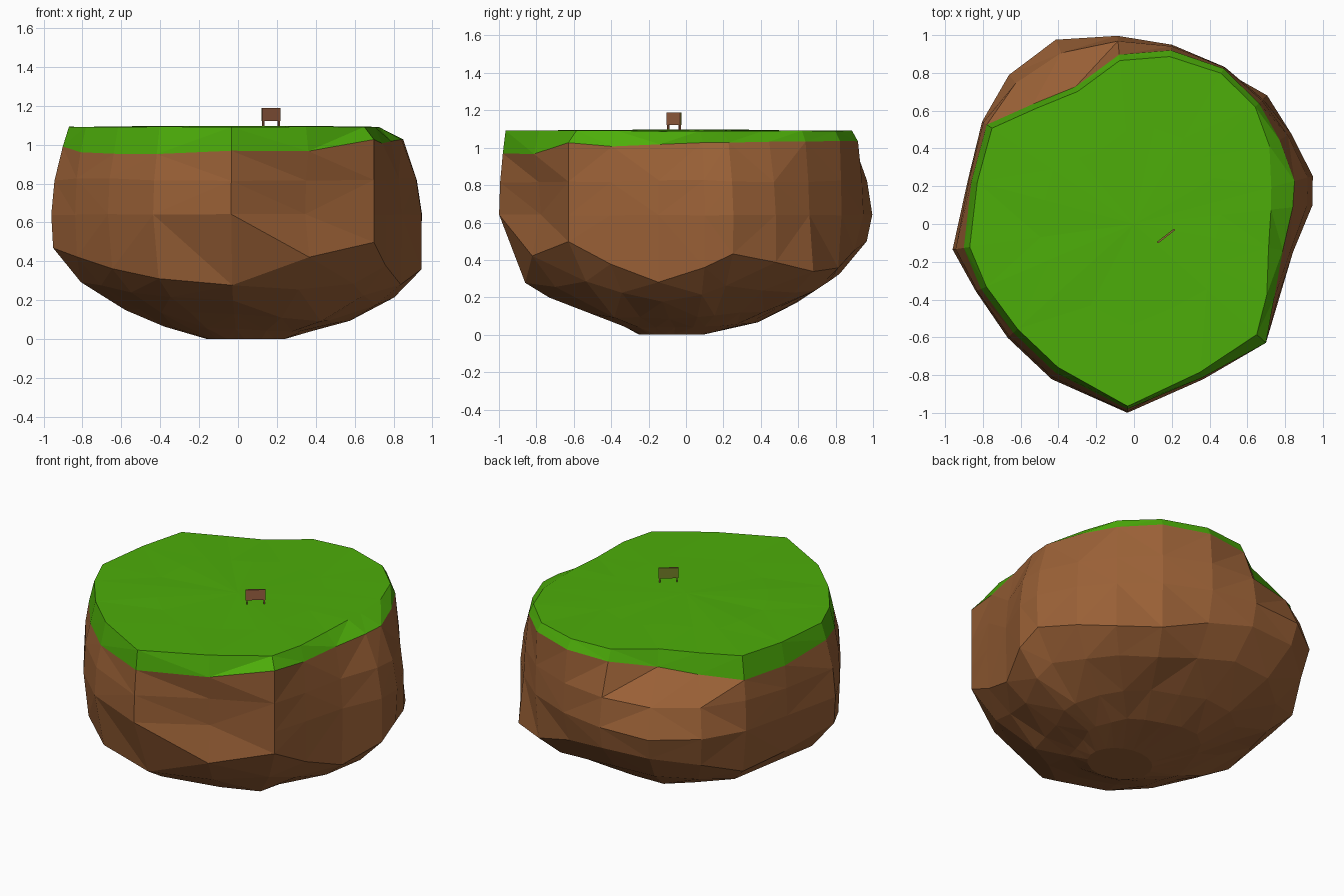
import bpy, bmesh, math, random
from math import sin, cos, radians

if "Cube" in bpy.data.objects:
    bpy.data.objects.remove(bpy.data.objects["Cube"])
random.seed(4)


def material(name, rgb):
    m = bpy.data.materials.new(name)
    m.diffuse_color = (*rgb, 1)
    m.use_nodes = True
    m.node_tree.nodes["Principled BSDF"].inputs["Base Color"].default_value = m.diffuse_color
    return m


earth = material("earth brown", (0.32, 0.117, 0.037))
grass = material("grass green", (0.074, 0.42, 0.003))
wood = material("sign wood", (0.33, 0.12, 0.055))
moss = material("mossy wood", (0.17, 0.21, 0.02))

# Outline directions (degrees) and, for each, radii of the grass edge, belly and lower crease
ANGLES = [-42, -28, -10, 6, 15, 30, 44, 60, 78, 95,
          113, 130, 146, 165, 188, 203, 222, 242, 268, 294]
GRASS_R = [.94, .84, .80, .845, .88, .89, .92, .95, .94, .90,
           .79, .83, .94, .89, .91, .88, .86, .89, .98, .89]
BELLY_R = [.94, .866, .855, .95, .98, .96, .95, .96, .97, 1.0,
           1.06, 1.03, .97, .91, .97, .91, .90, .93, 1.0, .85]
CREASE_R = [.94, .86, .85, .95, .97, .96, .98, .94, .92, .97,
            1.02, .98, .92, .88, .96, .90, .87, .87, .86, .90]
CREASE_Z = [.50, .38, .28, .36, .43, .39, .34, .36, .45, .50,
            .50, .45, .36, .40, .47, .42, .36, .31, .28, .42]


def column(i):
    """Points from the bottom to the top of the rock in one direction."""
    a = radians(ANGLES[i])
    g, b, c, cz = GRASS_R[i], BELLY_R[i], CREASE_R[i], CREASE_Z[i]
    low_z = 0.12 - 0.03 * cos(a) + 0.04 * max(0, sin(a))
    edge_z = (0.995 - 0.04 * cos(a - radians(235))
              - 0.04 * max(0, cos(a - radians(142))) ** 4)
    edge_z = {0: 1.02, 14: 0.995, 17: 0.945}.get(i, edge_z)
    rim = 0.965 - 0.11 * max(0, cos(a - radians(15))) ** 6
    rim = {0: 0.93, 5: 0.93, 6: 0.97, 7: 0.97, 18: 0.985}.get(i, rim)
    rz = [(0.4 * c, low_z * 0.42), (0.61 * c, low_z),
          (0.85 * c, low_z + 0.47 * (cz - low_z)),
          (c, cz), (b, 0.64), (g + 0.72 * (b - g), 0.82), (g, edge_z),
          (g * rim, 1.09), (g * 0.55, 1.094)]
    pts = [(0.04 + 0.2 * cos(a), -0.08 + 0.17 * sin(a), 0)]
    for k, (r, z) in enumerate(rz):
        j = 0.008 if k in (1, 2, 5, 6) else 0.003
        pts.append((r * cos(a), r * sin(a), z + random.uniform(-j, j)))
    return pts


# Rock with a grass cap
bm = bmesh.new()
cols = [[bm.verts.new(p) for p in column(i)] for i in range(len(ANGLES))]
n, rows = len(cols), len(cols[0])
top = bm.verts.new((0, 0, 1.097))
bm.faces.new([c[0] for c in reversed(cols)])
for i in range(n):
    a, b = cols[i], cols[(i + 1) % n]
    for k in range(rows - 1):
        f = bm.faces.new((a[k], b[k], b[k + 1], a[k + 1]))
        f.material_index = 1 if k >= 7 else 0   # above the grass edge
    bm.faces.new((a[-1], b[-1], top)).material_index = 1
bmesh.ops.triangulate(bm, faces=bm.faces[:], quad_method='SHORT_EDGE')
bmesh.ops.recalc_face_normals(bm, faces=bm.faces[:])
me = bpy.data.meshes.new("grassy_rock")
bm.to_mesh(me)
bm.free()
me.materials.append(earth)
me.materials.append(grass)
bpy.context.collection.objects.link(bpy.data.objects.new("grassy_rock", me))

# Signpost, turned to face the front right
TURN = math.atan2(0.07, 0.09)
CX, CY = 0.17, -0.065


def sign_part(name, along, out, z0, z1, width, depth, mat):
    x = CX + along * cos(TURN) + out * sin(TURN)
    y = CY + along * sin(TURN) - out * cos(TURN)
    bpy.ops.mesh.primitive_cube_add(size=1, location=(x, y, (z0 + z1) / 2),
                                    rotation=(0, 0, TURN))
    ob = bpy.context.object
    ob.name = name
    ob.scale = (width, depth, z1 - z0)
    ob.data.materials.append(mat)


sign_part("sign_board", 0, 0.001, 1.122, 1.188, 0.115, 0.005, wood)
sign_part("sign_back", 0, -0.004, 1.122, 1.188, 0.115, 0.005, moss)
for side, s in (("left", -1), ("right", 1)):
    sign_part("sign_post_" + side, s * 0.05, -0.001, 1.08, 1.185, 0.008, 0.009, wood)
